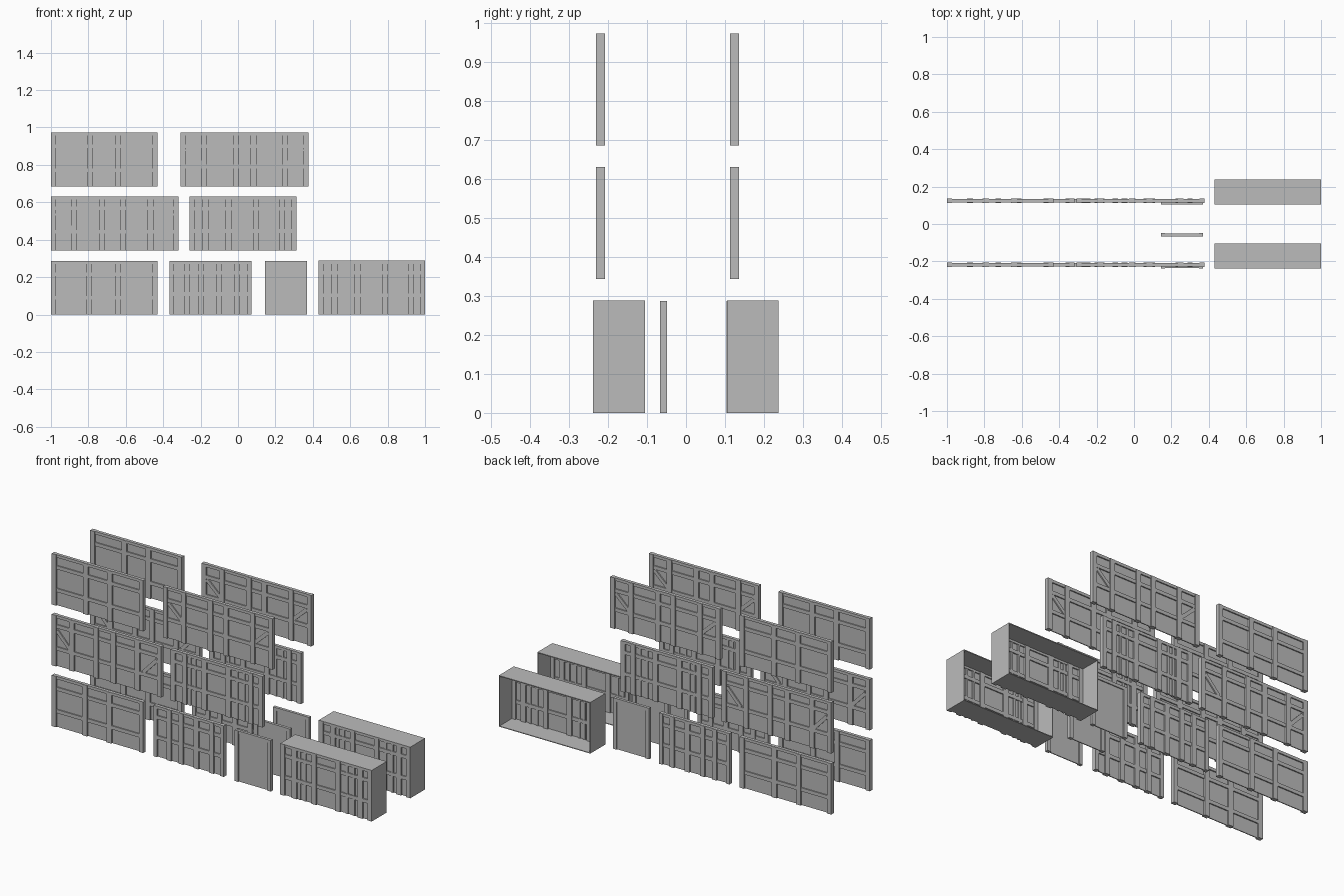
import bpy
import bmesh
from math import atan2, hypot
from mathutils import Matrix, Vector

old = bpy.data.objects.get("Cube")
if old:
    bpy.data.objects.remove(old, do_unlink=True)

grey = bpy.data.materials.new("plain_grey")
grey.use_nodes = True
grey.diffuse_color = (0.5, 0.5, 0.5, 1)
grey.node_tree.nodes["Principled BSDF"].inputs["Base Color"].default_value = (0.5, 0.5, 0.5, 1)

HEIGHT = 0.287
POST_DEPTH, RAIL_DEPTH, SHEET_DEPTH = 0.023, 0.018, 0.005


def add_box(bm, x, y, z, turn=0.0):
    """Box from (low, high) ranges, optionally turned about y through its centre."""
    centre = Vector([sum(r) / 2 for r in (x, y, z)])
    size = [r[1] - r[0] for r in (x, y, z)]
    matrix = (Matrix.Translation(centre) @ Matrix.Rotation(turn, 4, "Y")
              @ Matrix.Diagonal((*size, 1)))
    bmesh.ops.create_cube(bm, size=1, matrix=matrix)


def around(c, width):
    return (c - width / 2, c + width / 2)


def add_brace(bm, a, b, y, width=0.02):
    """Diagonal timber between two (x, z) points."""
    dx, dz = b[0] - a[0], b[1] - a[1]
    add_box(bm, around((a[0] + b[0]) / 2, hypot(dx, dz)), around(y, RAIL_DEPTH),
            around((a[1] + b[1]) / 2, width), -atan2(dz, dx))


def finish(bm, name):
    mesh = bpy.data.meshes.new(name)
    bm.to_mesh(mesh)
    bm.free()
    mesh.materials.append(grey)
    obj = bpy.data.objects.new(name, mesh)
    bpy.context.collection.objects.link(obj)
    return obj


def wall(bm, x0, x1, y, z, posts, rails, thin=(), braces=(), edge=0.027, top=0.016):
    """Timber-framed wall: sheet, end posts, inner posts, rails and braces."""
    add_box(bm, (x0, x1), around(y, SHEET_DEPTH), (z, z + HEIGHT - 0.002))
    add_box(bm, (x0, x1), around(y, RAIL_DEPTH), (z + HEIGHT - top, z + HEIGHT))
    for r in rails:
        add_box(bm, (x0 + 0.001, x1 - 0.001), around(y, RAIL_DEPTH), around(z + r, 0.02))
    for span in ((x0, x0 + edge), (x1 - edge, x1)):
        add_box(bm, span, around(y, POST_DEPTH), (z, z + HEIGHT))
    for p in posts:
        add_box(bm, around(x0 + p, 0.03), around(y, POST_DEPTH), (z, z + HEIGHT - 0.001))
    for p in thin:
        add_box(bm, around(x0 + p, 0.013), around(y, RAIL_DEPTH - 0.003), (z, z + HEIGHT - 0.003))
    for (ax, az), (bx, bz) in braces:
        add_brace(bm, (x0 + ax, z + az), (x0 + bx, z + bz), y)
        add_brace(bm, (x1 - ax, z + az), (x1 - bx, z + bz), y)


# Framing shared by the small-bay wall and the deep bay
bay = dict(posts=(0.086, 0.209, 0.358, 0.497), rails=(0.223, 0.103),
           thin=(0.118, 0.15, 0.412, 0.455))

walls = {
    "upper_wide_wall": dict(x0=-1, x1=-0.43, z=0.685, posts=(0.21, 0.36), rails=(0.215, 0.087)),
    "upper_braced_wall": dict(x0=-0.307, x1=0.377, z=0.685, posts=(0.127, 0.294, 0.39, 0.557),
                              rails=(0.215, 0.107), braces=[((0.03, 0.2), (0.12, 0.117))]),
    "middle_braced_wall": dict(x0=-1, x1=-0.318, z=0.343, posts=(0.123, 0.275, 0.383, 0.532),
                               rails=(0.225, 0.1), braces=[((0.03, 0.2), (0.115, 0.11))]),
    "middle_bay_wall": dict(x0=-0.26, x1=0.313, z=0.343, **bay),
    "lower_wide_wall": dict(x0=-1, x1=-0.43, z=0, posts=(0.205, 0.357), rails=(0.216, 0.09)),
    "lower_short_wall": dict(x0=-0.366, x1=0.072, z=0, posts=(0.095, 0.17, 0.265, 0.36),
                             rails=(0.223, 0.11), edge=0.022),
}

# Two rows of walls and deep bays
for row, shift in (("front", -0.2185), ("back", 0.1245)):
    for name, spec in walls.items():
        bm = bmesh.new()
        wall(bm, y=shift, **spec)
        finish(bm, f"{row}_{name}")

    # Deep bay: framed front wall with roof, floor and sides, open behind
    bm = bmesh.new()
    near, far = shift - 0.02, shift + 0.113
    x0, x1, skin = 0.43, 1.0, 0.004
    wall(bm, x0, x1, near + POST_DEPTH / 2, 0, **bay)
    add_box(bm, (x0, x1), (near, far), (HEIGHT - skin, HEIGHT + 0.001))
    add_box(bm, (x0, x1), (near + POST_DEPTH / 2, far), (0, skin))
    for span in ((x0, x0 + skin), (x1 - skin, x1)):
        add_box(bm, span, (near, far), (0, HEIGHT))
    finish(bm, f"{row}_deep_bay")

# Three plain door panels with slim frames
for name, y in (("front", -0.228), ("middle", -0.058), ("back", 0.113)):
    bm = bmesh.new()
    x0, x1 = 0.145, 0.37
    add_box(bm, (x0, x1), around(y, SHEET_DEPTH), (0, HEIGHT - 0.002))
    add_box(bm, (x0, x1), around(y, 0.016), (HEIGHT - 0.018, HEIGHT))
    for span in ((x0, x0 + 0.022), (x1 - 0.022, x1)):
        add_box(bm, span, around(y, 0.018), (0, HEIGHT))
    finish(bm, f"{name}_door_panel")
